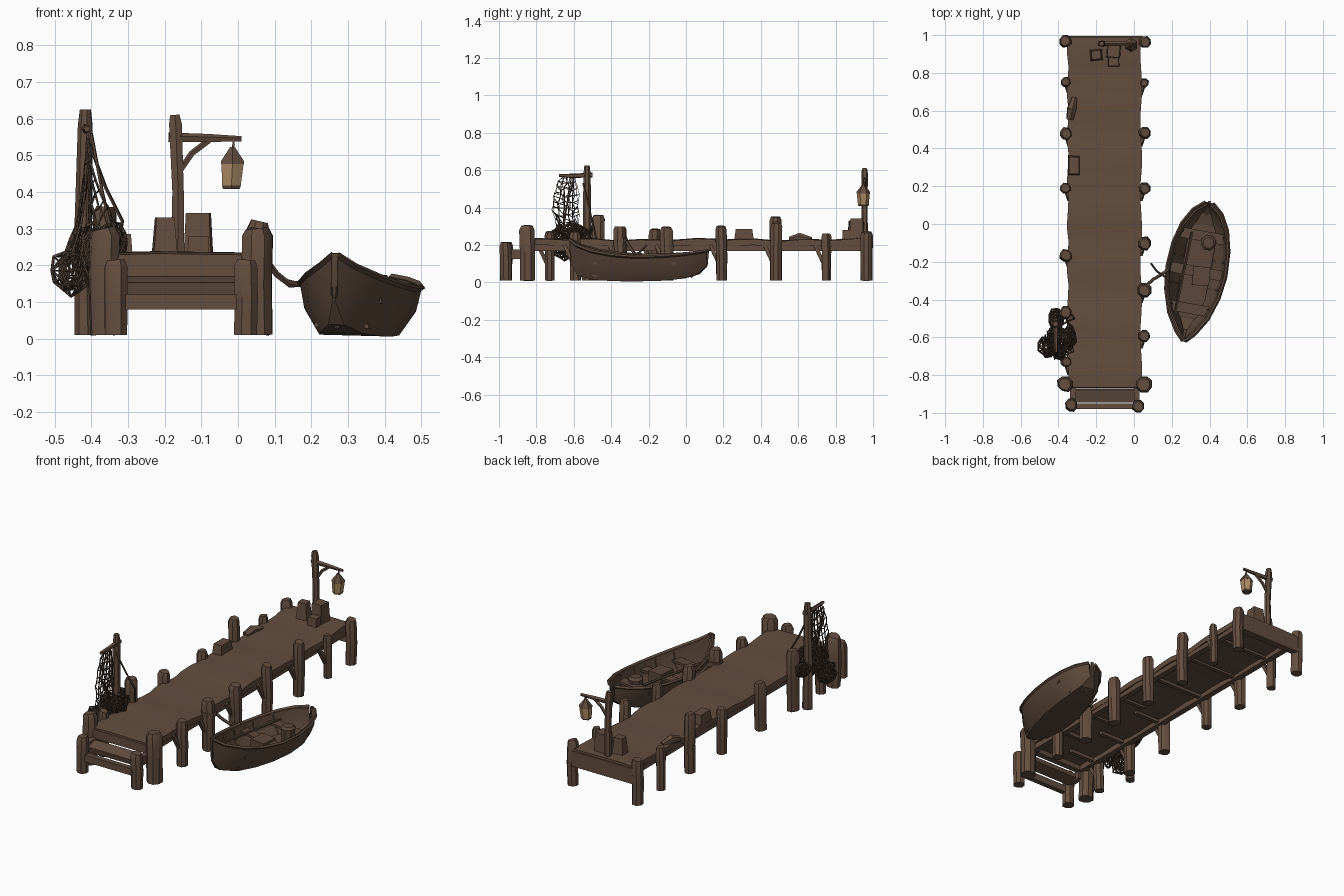
import bpy, bmesh, math, random
from mathutils import Vector, Matrix

if "Cube" in bpy.data.objects:
    bpy.data.objects.remove(bpy.data.objects["Cube"])

random.seed(4)


def mat(name, rgb):
    m = bpy.data.materials.new(name)
    m.diffuse_color = (*rgb, 1)
    m.use_nodes = True
    m.node_tree.nodes["Principled BSDF"].inputs["Base Color"].default_value = m.diffuse_color
    return m


WOOD = mat("weathered wood", (0.125, 0.075, 0.049))
BOAT = mat("boat wood", (0.105, 0.064, 0.042))
NET = mat("net rope", (0.085, 0.053, 0.035))
GLOW = mat("lantern glass", (0.42, 0.26, 0.13))


def finish(name, bm, m, angle=35):
    bmesh.ops.recalc_face_normals(bm, faces=bm.faces)
    me = bpy.data.meshes.new(name)
    bm.to_mesh(me)
    bm.free()
    me.materials.append(m)
    o = bpy.data.objects.new(name, me)
    bpy.context.collection.objects.link(o)
    for p in me.polygons:
        p.use_smooth = True
    me.set_sharp_from_angle(angle=math.radians(angle))
    return o


def rings(name, ring_list, m, cap=True, angle=35):
    """Skin a list of closed rings of points."""
    bm = bmesh.new()
    rows = [[bm.verts.new(p) for p in r] for r in ring_list]
    n = len(rows[0])
    for a, b in zip(rows, rows[1:]):
        for i in range(n):
            bm.faces.new((a[i], a[(i + 1) % n], b[(i + 1) % n], b[i]))
    if cap:
        bm.faces.new(rows[0])
        bm.faces.new(rows[-1])
    return finish(name, bm, m, angle)


def tube(name, pts, radii, m=WOOD, n=6, jitter=0.0):
    """Sweep an n-sided section along points without twisting, one radius per point."""
    pts = [Vector(p) for p in pts]
    if not isinstance(radii, (list, tuple)):
        radii = [radii] * len(pts)
    out, q, last = [], None, None
    wob = [1 + random.uniform(-jitter, jitter) for _ in range(n)]
    for i, p in enumerate(pts):
        d = (pts[min(i + 1, len(pts) - 1)] - pts[max(i - 1, 0)]).normalized()
        q = last.rotation_difference(d) @ q if q else Vector((0, 0, 1)).rotation_difference(d)
        last = d
        out.append([p + q @ Vector((math.cos((k + .5) * math.tau / n), math.sin((k + .5) * math.tau / n), 0))
                    * radii[i] * wob[k] for k in range(n)])
    return rings(name, out, m)


def box(name, c, s, m=WOOD, rot=(0, 0, 0), taper=1.0):
    bm = bmesh.new()
    bmesh.ops.create_cube(bm, size=1)
    for v in bm.verts:
        k = taper if v.co.z > 0 else 1
        v.co = Vector((v.co.x * s[0] * k, v.co.y * s[1] * k, v.co.z * s[2]))
    o = finish(name, bm, m)
    o.location, o.rotation_euler = c, rot
    return o


# deck: a long, slightly wavy slab on two edge stringers
deck = []
for i in range(25):
    y = -0.865 + i * 1.855 / 24
    z = 0.228 + 0.004 * math.sin(i * 1.7) + 0.003 * math.sin(i * 0.6)
    a, b = -0.351 + 0.005 * math.sin(i * 2.1), 0.038 + 0.005 * math.sin(i * 1.3)
    deck.append([(a, y, z - 0.032), (a, y, z), (-0.22, y, z + 0.004), (-0.09, y, z + 0.002),
                 (b, y, z), (b, y, z - 0.032)])
rings("deck", deck, WOOD)
for x in (-0.328, 0.015):
    box("deck_stringer", (x, 0.06, 0.187), (0.035, 1.83, 0.036))


# mooring posts: (y, top height, radius)
def post(x, y, h, r, z0=0.01):
    dx, dy = random.uniform(-.005, .005), random.uniform(-.005, .005)
    tube("post", [(x, y, z0), (x + dx, y, h * .5), (x, y + dy, h - .02), (x + dx, y + dy, h)],
         [r * .92, r * .94, r * .95, r * .72], n=8, jitter=.08)


right = [(-.845, .30, .047), (-.59, .27, .034), (-.35, .30, .038), (-.10, .295, .038),
         (.19, .30, .034), (.48, .32, .034), (.75, .26, .025), (.965, .27, .034)]
left = [(-.845, .30, .045), (-.73, .27, .03), (-.47, .36, .036), (-.17, .285, .036),
        (.19, .27, .032), (.48, .35, .035), (.75, .26, .028), (.965, .27, .034)]
for side, x in ((right, 0.055), (left, -0.362)):
    for y, h, r in side:
        post(x, y, h, r)
        if -.8 < y < .9:
            tube("diagonal_brace", [(x, y, .07), (x - (.02 if x > 0 else -.02), y - .06, .20)], .014, n=4)
            tube("cross_brace", [(x, y, .19), (-.155, y, .19)], .016, n=4)
for x in (-0.332, 0.022):
    post(x, -0.962, 0.215, 0.036)

# end beams and front step
box("back_beam", (-.155, .975, .175), (.40, .04, .09))
box("front_deck_beam", (-.155, -.85, .195), (.36, .035, .05))
box("step_tread", (-.155, -.908, .145), (.33, .07, .033), rot=(.25, 0, 0))
box("step_beam", (-.155, -.965, .10), (.33, .03, .04))
for x in (-.325, .015):
    box("step_side", (x, -.905, .15), (.03, .12, .05))

# lamp post with lantern
tube("lamp_post", [(-.165, .955, .2), (-.163, .955, .4), (-.17, .955, .585), (-.172, .955, .61)],
     [.02, .017, .019, .014], jitter=.1)
tube("lamp_arm", [(-.19, .955, .548), (-.08, .955, .546), (.01, .955, .544)], [.014, .012, .008], n=5)
tube("lamp_brace", [(-.16, .955, .455), (-.125, .955, .505), (-.075, .955, .543)], .009, n=5)
tube("lantern_hook", [(-.012, .95, .545), (-.012, .95, .51)], .004, n=4)
LX, LY = -.015, .948
tube("lantern_base", [(LX - .003, LY, .408), (LX - .003, LY, .417)], [.026, .03], n=6)
tube("lantern_glass", [(LX - .003, LY, .417), (LX, LY, .478)], [.029, .035], GLOW)
tube("lantern_roof", [(LX, LY, .476), (LX, LY, .486), (LX, LY, .508), (LX, LY, .522)], [.037, .035, .018, .008])
tube("lantern_bail", [(LX, LY, .515), (LX + .003, LY, .53)], .005, n=4)

# cargo on the deck
box("small_crate", (-.2, .895, .28), (.065, .06, .10), taper=.75, rot=(0, 0, .1))
box("large_crate", (-.108, .915, .285), (.075, .075, .115), taper=.85, rot=(0, 0, -.08))
box("low_crate", (-.108, .86, .255), (.06, .05, .05), taper=.9)
box("edge_crate", (-.318, .31, .245), (.065, .11, .08), taper=.8)
tube("edge_bundle", [(-.34, .555, .225), (-.33, .61, .24), (-.315, .67, .228)], [.02, .026, .015])

# net post and its arm
tube("net_post", [(-.415, -.53, .01), (-.42, -.53, .3), (-.415, -.53, .58), (-.415, -.53, .625)],
     [.028, .024, .02, .015], n=7, jitter=.1)
tube("net_arm", [(-.415, -.50, .575), (-.415, -.60, .57), (-.412, -.68, .572)], [.014, .012, .009], n=5)
tube("net_rope", [(-.405, -.55, .53), (-.36, -.52, .41), (-.315, -.50, .32), (-.33, -.48, .23)], .005, NET, n=4)
tube("net_tie", [(-.40, -.60, .56), (-.37, -.64, .4), (-.335, -.66, .25)], .005, NET, n=4)


# hanging net: wireframe of a sagging sheet
def net_wire(o, t):
    w = o.modifiers.new("strands", 'WIREFRAME')
    w.thickness = t
    w.use_even_offset = False


for s in range(2):
    bm = bmesh.new()
    U, V = 5, 11
    g = [[None] * (V + 1) for _ in range(U + 1)]
    for i in range(U + 1):
        for j in range(V + 1):
            u, v = i / U, j / V
            x = -.41 + (.09 * v * v * u if s else -.05 * v * v) + .012 * math.sin(5 * u + 4 * v) * v
            y = -.59 - .08 * u - .06 * math.sin(math.pi * v) * (u - .3) + random.uniform(-.008, .008)
            z = .565 - (.33 + .06 * math.sin(3 * u + s)) * v + random.uniform(-.01, .01)
            g[i][j] = bm.verts.new((x, y, z))
    for i in range(U):
        for j in range(V):
            a, b, c, d = g[i][j], g[i + 1][j], g[i + 1][j + 1], g[i][j + 1]
            bm.faces.new((a, b, c, d))
    net_wire(finish("hanging_net", bm, NET), .007)

# bunched net heaps, two layers each
for c, r in (((-.455, -.65, .185), (.05, .06, .065)), ((-.41, -.59, .24), (.05, .06, .06)),
             ((-.41, -.50, .25), (.04, .055, .05)), ((-.345, -.60, .265), (.04, .07, .05)),
             ((-.395, -.68, .235), (.04, .045, .08))):
    for k in (1.0, .7):
        bm = bmesh.new()
        bmesh.ops.create_icosphere(bm, subdivisions=2, radius=1)
        for v in bm.verts:
            f = k * random.uniform(.72, 1.12)
            v.co = Vector((c[i] + v.co[i] * r[i] * f for i in range(3)))
        net_wire(finish("net_heap", bm, NET), .009)

# rowing boat: stations of (along, half width, bottom half width, rim z, bottom z)
stations = [(-.375, .008, .004, .225, .10), (-.33, .05, .022, .195, .035), (-.24, .105, .06, .166, .012),
            (-.12, .143, .085, .146, .006), (0, .158, .095, .138, .005), (.13, .15, .09, .14, .008),
            (.24, .122, .07, .148, .018), (.32, .078, .04, .158, .04), (.37, .02, .01, .166, .085)]
PLACE = (Matrix.Translation((.327, -.25, .003)) @ Matrix.Rotation(math.radians(-10.5), 4, 'Z')
         @ Matrix.Rotation(math.radians(1.5), 4, 'Y'))


def section(t, w, b, zr, zb, inset=0.0):
    h = zr - zb
    w, b = max(w - inset, .002), max(b - inset, .001)
    half = [(w, zr), (b + (w - b) * .75, zb + h * .5), (b, zb + inset), (0, zb + inset)]
    return half + [(-x, z) for x, z in half[-2::-1]]


bm = bmesh.new()
outer, inner = [], []
for t, *s in stations:
    outer.append([bm.verts.new((x, t, z)) for x, z in section(t, *s)])
    inner.append([bm.verts.new((x, t * .965, z)) for x, z in section(t, *s, inset=.014)])
for skin in (outer, inner):
    for a, b in zip(skin, skin[1:]):
        for i in range(6):
            bm.faces.new((a[i], a[i + 1], b[i + 1], b[i]))
for k in (0, 6):
    for i in range(len(outer) - 1):
        bm.faces.new((outer[i][k], outer[i + 1][k], inner[i + 1][k], inner[i][k]))
for k in (0, -1):
    for i in range(6):
        bm.faces.new((outer[k][i], outer[k][i + 1], inner[k][i + 1], inner[k][i]))
boat = [finish("boat_hull", bm, BOAT, 25)]
for sx in (-1, 1):
    boat.append(tube("boat_gunwale", [(sx * w, t, z) for t, w, b, z, _ in stations], .009, BOAT, n=4))
boat.append(tube("boat_stem", [(0, -.37, .23), (0, -.365, .12), (0, -.31, .028)], [.012, .012, .01], BOAT, n=4))
boat.append(tube("boat_sternpost", [(0, .372, .17), (0, .365, .09), (0, .28, .028)], .01, BOAT, n=4))
for t, w in ((-.20, .21), (.0, .28), (.19, .25)):
    boat.append(box("boat_seat", (0, t, .103), (w, .055, .014), BOAT))
boat.append(box("boat_floor", (0, 0, .033), (.15, .5, .012), BOAT))
boat.append(box("boat_box", (.03, -.02, .093), (.09, .10, .06), BOAT, rot=(0, 0, .1)))
boat.append(tube("boat_bucket", [(.035, .16, .04), (.035, .16, .13), (.035, .16, .143)], [.035, .042, .03], BOAT, n=8))
boat.append(tube("boat_oar", [(-.07, -.22, .128), (-.06, .2, .133)], .007, BOAT, n=5))
for t in (-.19, -.08, .07, .2):
    a, b = [p for p in zip(stations, stations[1:]) if p[0][0] <= t <= p[1][0]][0]
    k = (t - a[0]) / (b[0] - a[0])
    s = [u + (v - u) * k for u, v in zip(a[1:], b[1:])]
    boat.append(tube("boat_rib", [(x, t, z) for x, z in section(t, s[0], s[1], s[2] - .01, s[3], inset=.016)],
                     .007, BOAT, n=4))
for o in boat:
    o.matrix_world = PLACE @ o.matrix_basis

# mooring rope
tube("mooring_rope", [(.06, -.33, .235), (.105, -.29, .175), (.14, -.27, .148), (.185, -.24, .15)], .009, n=5)
tube("mooring_knot", [(.055, -.35, .21), (.055, -.35, .235)], .042, n=8)
tube("mooring_line", [(.09, -.21, .2), (.12, -.25, .16), (.18, -.29, .145)], .006, n=5)
